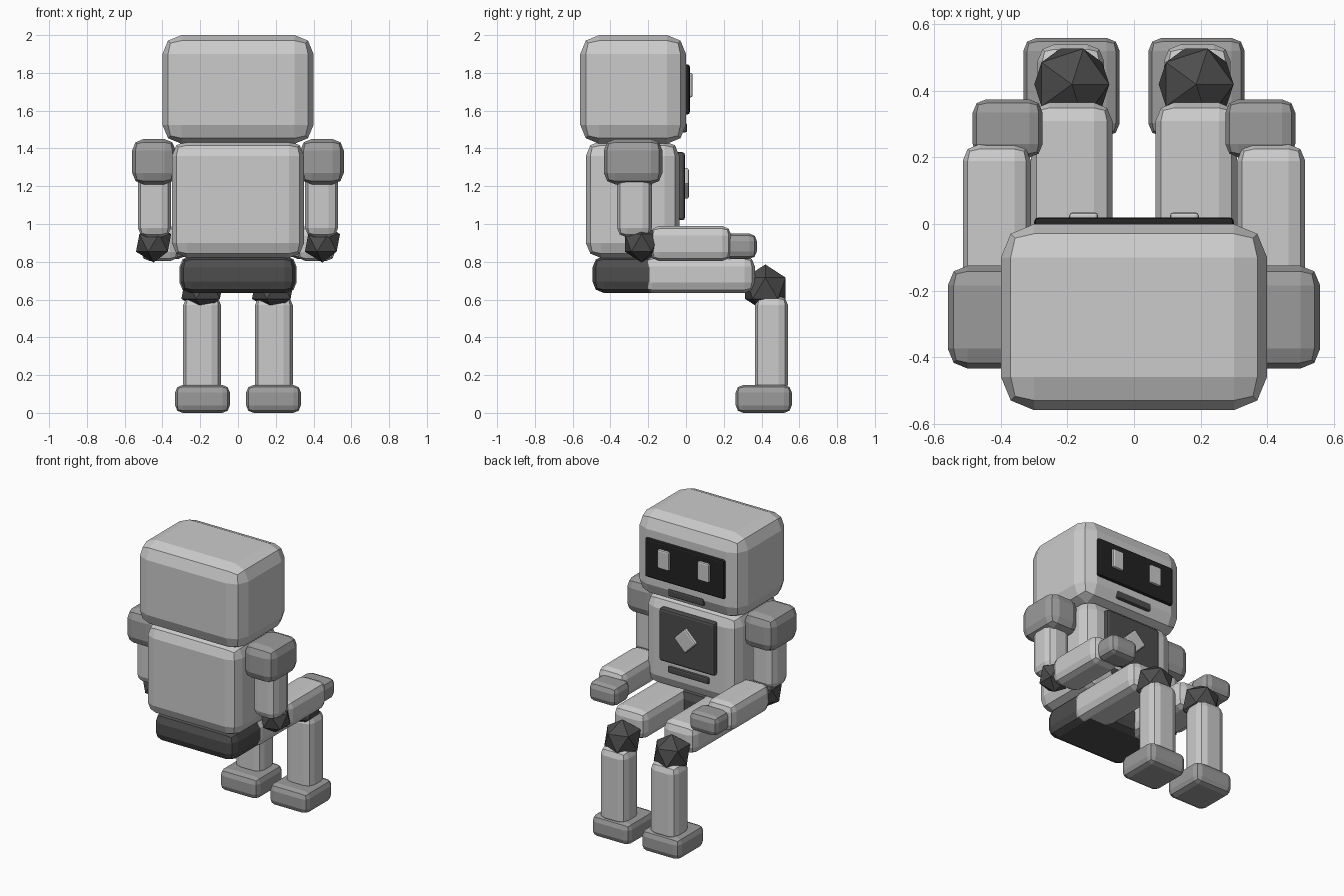
import bpy
import bmesh
import math
from mathutils import Matrix

cube = bpy.data.objects.get("Cube")
if cube:
    bpy.data.objects.remove(cube, do_unlink=True)


def material(name, value):
    mat = bpy.data.materials.new(name)
    mat.use_nodes = True
    color = (value, value, value, 1)
    mat.diffuse_color = color
    mat.node_tree.nodes["Principled BSDF"].inputs["Base Color"].default_value = color
    return mat


LIGHT = material("light grey", 0.6)
MID = material("mid grey", 0.33)
DARK = material("dark grey", 0.075)
BLACK = material("black", 0.016)


def finish(name, bm, mat):
    mesh = bpy.data.meshes.new(name)
    bm.to_mesh(mesh)
    bm.free()
    mesh.materials.append(mat)
    obj = bpy.data.objects.new(name, mesh)
    bpy.context.collection.objects.link(obj)
    return obj


def block(name, x, y, z, bevel, mat, spin=0, segments=2):
    """Rounded box given by its low and high limits on each axis."""
    spans = (x, y, z)
    size = [hi - lo for lo, hi in spans]
    middle = [(hi + lo) / 2 for lo, hi in spans]
    bm = bmesh.new()
    bmesh.ops.create_cube(bm, size=1)
    bmesh.ops.scale(bm, vec=size, verts=bm.verts)
    bmesh.ops.bevel(bm, geom=bm.edges[:], offset=bevel, segments=segments,
                    profile=0.5, affect='EDGES', clamp_overlap=True)
    bmesh.ops.transform(bm, matrix=Matrix.Translation(middle) @ Matrix.Rotation(spin, 4, 'Y'),
                        verts=bm.verts)
    return finish(name, bm, mat)


def pair(name, x, y, z, bevel, mat):
    """Left and right copies of a block."""
    block("left_" + name, x, y, z, bevel, mat)
    block("right_" + name, (-x[1], -x[0]), y, z, bevel, mat)


def joints(name, x, y, z, radius):
    """Faceted ball joints on both sides."""
    for side, sign in (("left_", 1), ("right_", -1)):
        bm = bmesh.new()
        bmesh.ops.create_icosphere(bm, subdivisions=1, radius=radius,
                                   matrix=Matrix.Translation((sign * x, y, z)))
        finish(side + name, bm, DARK)


# Head, torso and pelvis
block("head", (-0.4, 0.4), (-0.56, 0), (1.425, 2), 0.1, LIGHT)
block("torso", (-0.35, 0.35), (-0.53, -0.035), (0.82, 1.44), 0.08, LIGHT)
block("pelvis", (-0.305, 0.305), (-0.495, -0.07), (0.635, 0.83), 0.06, DARK)

# Face
block("visor", (-0.3, 0.3), (-0.02, 0.02), (1.58, 1.845), 0.012, BLACK)
pair("eye", (0.108, 0.195), (0.0, 0.035), (1.67, 1.8), 0.01, LIGHT)
block("mouth", (-0.135, 0.135), (-0.03, 0.006), (1.485, 1.535), 0.01, DARK)

# Chest details
block("chest_panel", (-0.21, 0.21), (-0.06, -0.005), (1.02, 1.38), 0.015, DARK)
block("chest_diamond", (-0.06, 0.06), (-0.02, 0.015), (1.155, 1.275), 0.01, LIGHT,
      spin=math.pi / 4)
block("belly_bar", (-0.155, 0.155), (-0.06, -0.02), (0.945, 0.99), 0.01, DARK)

# Arms
pair("shoulder", (0.33, 0.56), (-0.435, -0.125), (1.21, 1.45), 0.06, MID)
pair("upper_arm", (0.355, 0.53), (-0.365, -0.18), (0.93, 1.3), 0.05, LIGHT)
joints("elbow", 0.447, -0.235, 0.9, 0.104)
pair("forearm", (0.31, 0.515), (-0.19, 0.24), (0.803, 0.99), 0.05, LIGHT)
pair("hand", (0.275, 0.485), (0.2, 0.375), (0.815, 0.95), 0.04, MID)

# Legs
pair("thigh", (0.065, 0.31), (-0.235, 0.365), (0.635, 0.83), 0.055, LIGHT)
joints("knee", 0.187, 0.42, 0.66, 0.126)
pair("shin", (0.09, 0.29), (0.365, 0.54), (0.1, 0.62), 0.05, LIGHT)
pair("foot", (0.043, 0.333), (0.263, 0.56), (0, 0.148), 0.04, MID)
